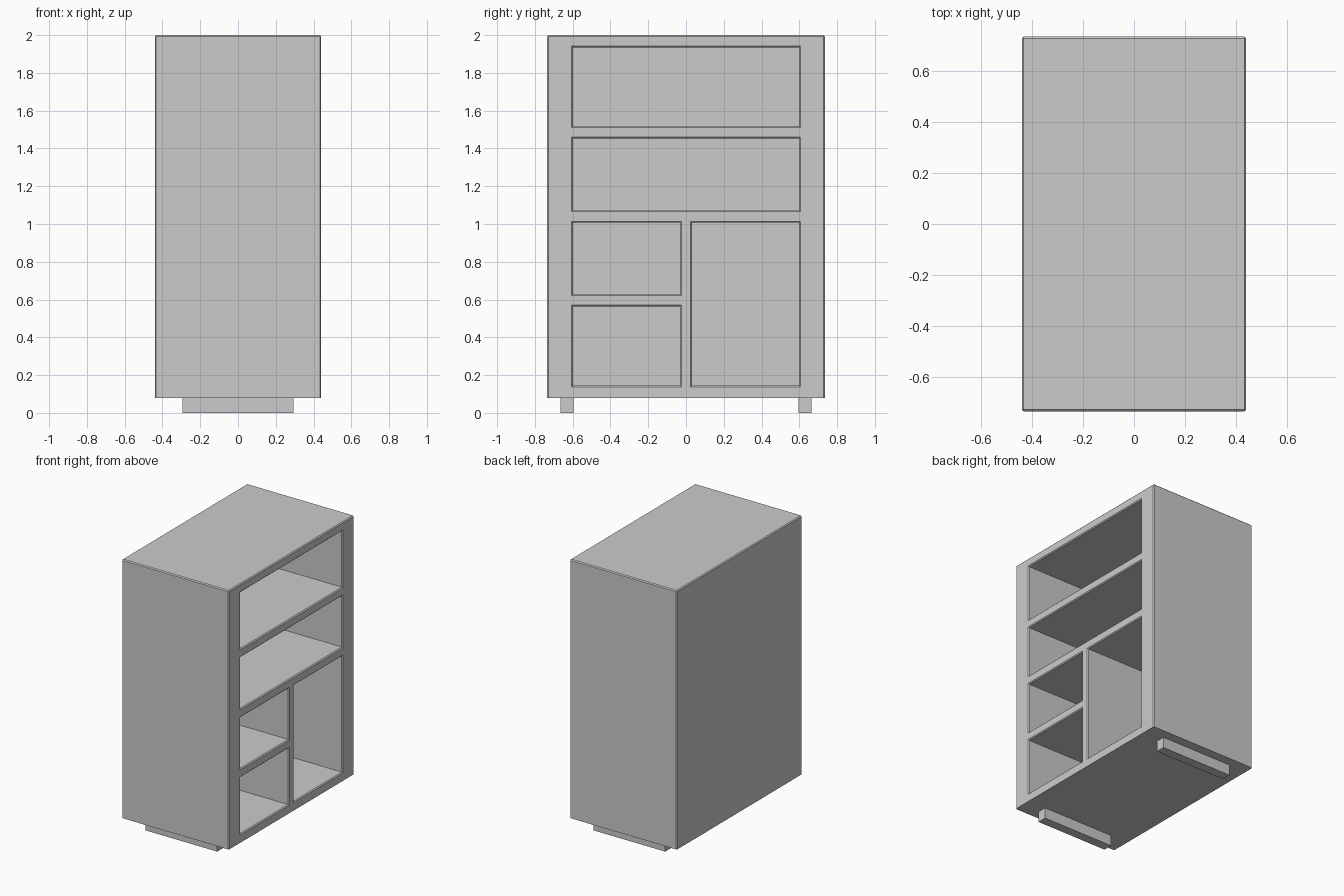
import bpy, bmesh
from mathutils import Matrix

if "Cube" in bpy.data.objects:
    bpy.data.objects.remove(bpy.data.objects["Cube"])

HX, HY, Z0, Z1 = 0.44, 0.735, 0.08, 2.0   # carcass half sizes and heights
BACK = 0.06                               # back panel thickness
EASE = 0.007                              # eased edge size


def new_object(name, bm):
    bmesh.ops.recalc_face_normals(bm, faces=bm.faces)
    mesh = bpy.data.meshes.new(name)
    bm.to_mesh(mesh)
    bm.free()
    obj = bpy.data.objects.new(name, mesh)
    bpy.context.collection.objects.link(obj)
    return obj


def box(x0, x1, y0, y1, z0, z1):
    bm = bmesh.new()
    centre = Matrix.Translation(((x0 + x1) / 2, (y0 + y1) / 2, (z0 + z1) / 2))
    size = Matrix.Diagonal((x1 - x0, y1 - y0, z1 - z0, 1))
    bmesh.ops.create_cube(bm, size=1, matrix=centre @ size)
    return bm


def add_recess(bm, y0, y1, z0, z1):
    """Compartment volume, flared at the mouth to chamfer the opening."""
    rings = []
    for x, grow in ((-HX + BACK, 0), (HX - EASE, 0), (HX + EASE, 2 * EASE)):
        corners = ((y0 - grow, z0 - grow), (y1 + grow, z0 - grow),
                   (y1 + grow, z1 + grow), (y0 - grow, z1 + grow))
        rings.append([bm.verts.new((x, y, z)) for y, z in corners])
    for a, b in zip(rings, rings[1:]):
        for i in range(4):
            j = (i + 1) % 4
            bm.faces.new((a[i], a[j], b[j], b[i]))
    bm.faces.new(rings[0])
    bm.faces.new(rings[-1])


# Carcass with eased vertical and top edges
bm = box(-HX, HX, -HY, HY, Z0, Z1)
eased = [e for e in bm.edges if max(v.co.z for v in e.verts) > Z1 - 0.01]
bmesh.ops.bevel(bm, geom=eased, offset=EASE, segments=1, affect='EDGES')
carcass = new_object("cabinet_carcass", bm)

# Five open compartments: two wide, two small, one tall
bm = bmesh.new()
for y0, y1, z0, z1 in ((-0.598, 0.598, 1.517, 1.935),
                       (-0.598, 0.598, 1.073, 1.453),
                       (-0.598, -0.032, 0.628, 1.007),
                       (-0.598, -0.032, 0.145, 0.563),
                       (0.032, 0.598, 0.145, 1.007)):
    add_recess(bm, y0, y1, z0, z1)
cutter = new_object("compartment_cutter", bm)
cutter.hide_render = True

cut = carcass.modifiers.new("compartments", 'BOOLEAN')
cut.operation = 'DIFFERENCE'
cut.solver = 'EXACT'
cut.object = cutter
bpy.context.view_layer.objects.active = carcass
bpy.ops.object.modifier_apply(modifier=cut.name)
bpy.data.objects.remove(cutter)

# Two runner feet
for side, label in ((-1, "front"), (1, "back")):
    y = side * 0.63
    new_object(label + "_foot", box(-0.295, 0.295, y - 0.035, y + 0.035, 0, Z0))
